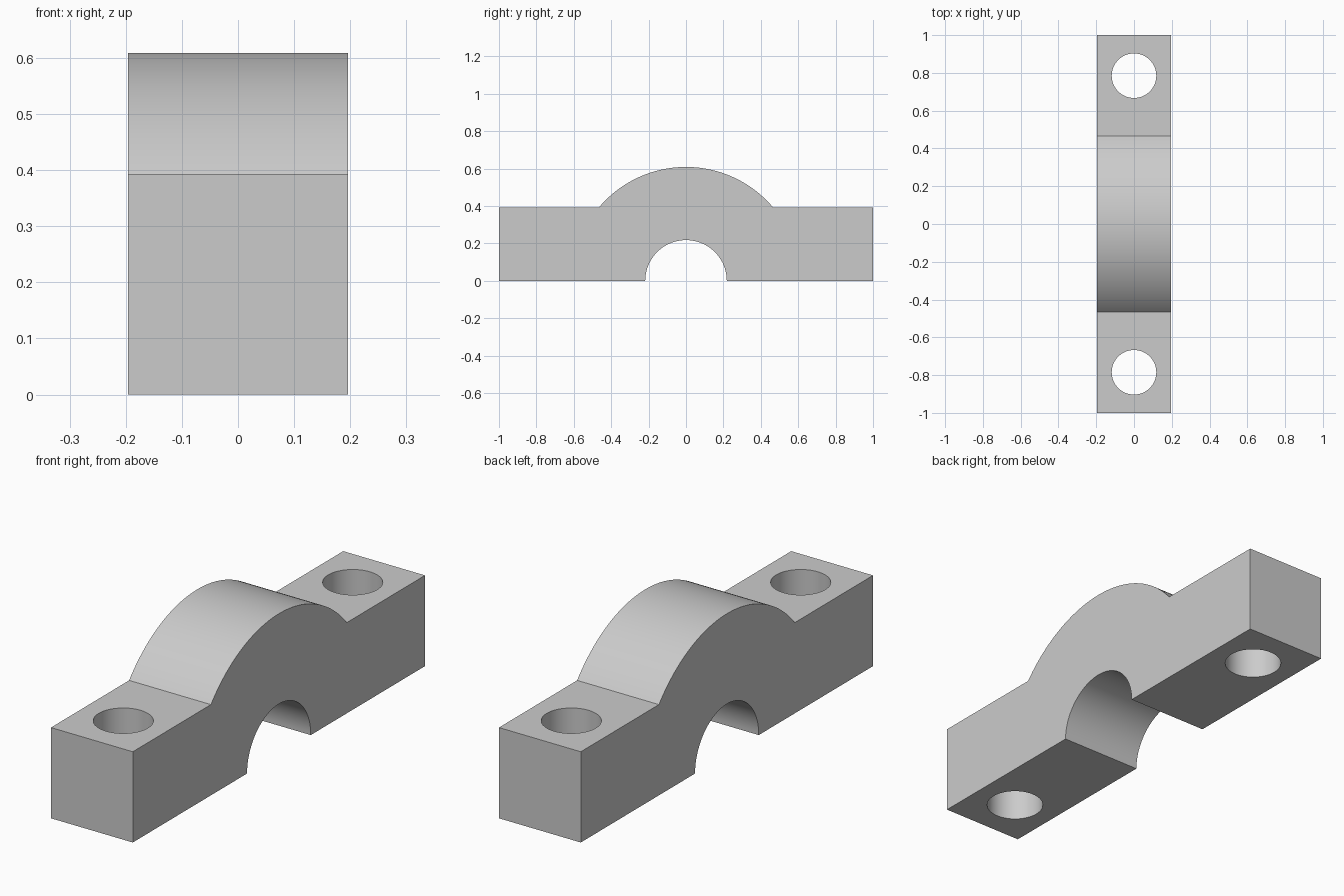
import bpy, bmesh, math

if "Cube" in bpy.data.objects:
    bpy.data.objects.remove(bpy.data.objects["Cube"])

HALF_WIDTH, HALF_LENGTH = 0.196, 1.0
FOOT_HEIGHT = 0.393
OUTER_R, BORE_R = 0.609, 0.218
HOLE_R, HOLE_Y = 0.118, 0.785

grey = bpy.data.materials.new("plain grey")
grey.use_nodes = True
colour = (0.6, 0.6, 0.6, 1)
grey.diffuse_color = colour
grey.node_tree.nodes["Principled BSDF"].inputs["Base Color"].default_value = colour


def arc(radius, start, end, steps):
    """Points (y, z) on a circle about the origin."""
    angles = [start + (end - start) * i / steps for i in range(steps + 1)]
    return [(radius * math.cos(a), radius * math.sin(a)) for a in angles]


# Side profile: two flat feet, a crown arc and a concentric half bore
crown_angle = math.asin(FOOT_HEIGHT / OUTER_R)
profile = [(HALF_LENGTH, 0), (HALF_LENGTH, FOOT_HEIGHT)]
profile += arc(OUTER_R, crown_angle, math.pi - crown_angle, 48)
profile += [(-HALF_LENGTH, FOOT_HEIGHT), (-HALF_LENGTH, 0)]
profile += arc(BORE_R, math.pi, 0, 48)

bm = bmesh.new()
side = bm.faces.new([bm.verts.new((-HALF_WIDTH, y, z)) for y, z in profile])
extruded = bmesh.ops.extrude_face_region(bm, geom=[side])["geom"]
moved = [v for v in extruded if isinstance(v, bmesh.types.BMVert)]
bmesh.ops.translate(bm, verts=moved, vec=(2 * HALF_WIDTH, 0, 0))
bmesh.ops.recalc_face_normals(bm, faces=bm.faces)
mesh = bpy.data.meshes.new("bearing_cap")
bm.to_mesh(mesh)
bm.free()
cap = bpy.data.objects.new("bearing_cap", mesh)
bpy.context.collection.objects.link(cap)
mesh.materials.append(grey)

# Vertical bolt hole through each foot
for side_sign in (-1, 1):
    bpy.ops.mesh.primitive_cylinder_add(
        vertices=64, radius=HOLE_R, depth=1,
        location=(0, side_sign * HOLE_Y, FOOT_HEIGHT / 2))
    cutter = bpy.context.object
    cutter.name = "bolt_hole_cutter"
    cutter.hide_render = True
    cutter.data.materials.append(grey)
    cut = cap.modifiers.new("bolt_hole", "BOOLEAN")
    cut.operation, cut.solver, cut.object = "DIFFERENCE", "EXACT", cutter
    bpy.ops.object.select_all(action="DESELECT")
    cap.select_set(True)
    bpy.context.view_layer.objects.active = cap
    bpy.ops.object.modifier_apply(modifier=cut.name)
    bpy.data.objects.remove(cutter)

# Smooth the curved walls and keep the edges crisp
bpy.ops.object.shade_smooth_by_angle(angle=math.radians(30))
